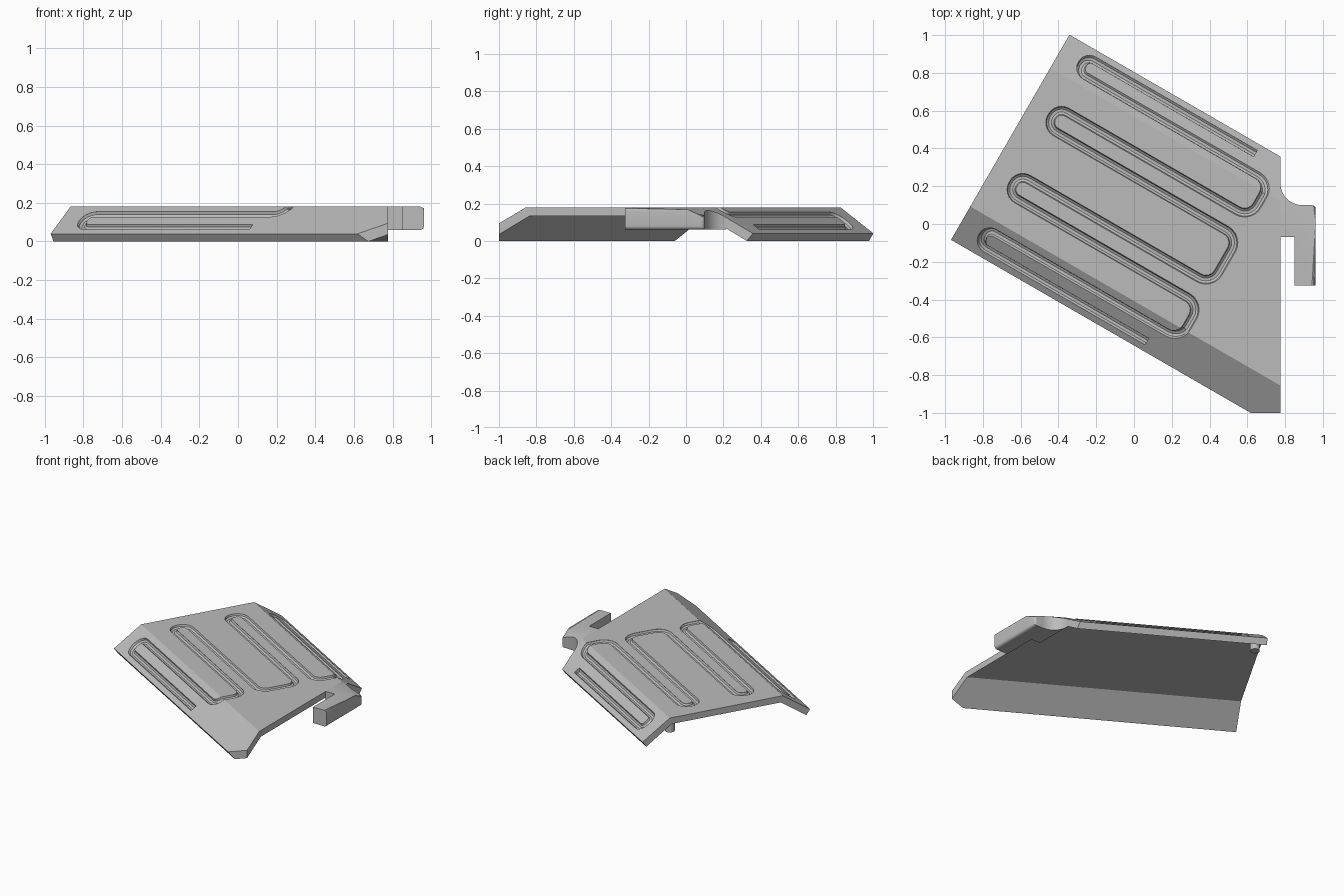
import bpy, bmesh, math
from mathutils import Vector

cube = bpy.data.objects.get("Cube")
if cube:
    bpy.data.objects.remove(cube, do_unlink=True)

C, S = math.cos(math.radians(30)), math.sin(math.radians(30))
MID, FOLD, EDGE = 0.07, 0.423, 0.627     # ridge centre, fold and rim offsets across the plate
TOP, RIM, CUT_X = 0.18, 0.04, 0.775
SLOPE = (TOP - RIM) / (EDGE - FOLD)

grey = bpy.data.materials.new("plain grey")
grey.use_nodes = True
grey.diffuse_color = (0.5, 0.5, 0.5, 1)
grey.node_tree.nodes["Principled BSDF"].inputs["Base Color"].default_value = (0.5, 0.5, 0.5, 1)


def place(u, v, z):
    """Plate coordinates (along, across, up) to world."""
    return Vector((u * C + v * S, v * C - u * S, z))


def surface(v):
    return TOP - SLOPE * max(0, abs(v - MID) - FOLD)


def finish(name, bm, angle=30):
    bmesh.ops.recalc_face_normals(bm, faces=bm.faces)
    mesh = bpy.data.meshes.new(name)
    bm.to_mesh(mesh)
    bm.free()
    obj = bpy.data.objects.new(name, mesh)
    bpy.context.collection.objects.link(obj)
    mesh.materials.append(grey)
    smooth(obj, angle)
    return obj


def smooth(obj, angle=30):
    bpy.ops.object.select_all(action='DESELECT')
    obj.select_set(True)
    bpy.context.view_layer.objects.active = obj
    bpy.ops.object.shade_smooth_by_angle(angle=math.radians(angle))


def prism(points, offset):
    bm = bmesh.new()
    face = bm.faces.new([bm.verts.new(p) for p in points])
    ext = bmesh.ops.extrude_face_region(bm, geom=[face])
    verts = [g for g in ext["geom"] if isinstance(g, bmesh.types.BMVert)]
    bmesh.ops.translate(bm, verts=verts, vec=offset)
    return bm


# Folded plate: profile swept along the length, then trimmed square
half = [(EDGE - 0.028, 0), (EDGE, RIM), (FOLD, TOP)]
under = [(FOLD - 0.015, 0.133)]
profile = half + [(-a, z) for a, z in reversed(half)]
profile += [(-a, z) for a, z in under] + under
bm = prism([place(-0.797, MID + a, z) for a, z in profile], place(2.2, 0, 0))
for co, no in (((CUT_X, 0, 0), (1, 0, 0)), ((0, -1, 0), (0, -1, 0))):
    bmesh.ops.bisect_plane(bm, geom=bm.verts[:] + bm.edges[:] + bm.faces[:],
                           plane_co=co, plane_no=no, clear_outer=True)
    bmesh.ops.holes_fill(bm, edges=[e for e in bm.edges if e.is_boundary], sides=0)
plate = finish("folded_plate", bm)

# Serpentine path of the groove, with rounded turns
half_runs = [0.145, 0.265, 0.48, 0.575]
runs = [MID - a for a in reversed(half_runs)] + [MID + a for a in half_runs]
LEFT, RIGHT, STOP = -0.66, 0.515, 0.37
corners = [(STOP, runs[0])]
for i in range(len(runs) - 1):
    end = LEFT if i % 2 == 0 else RIGHT
    corners += [(end, runs[i]), (end, runs[i + 1])]
corners.append((STOP, runs[-1]))

path = [Vector(corners[0])]
for a, b, c in zip(corners, corners[1:], corners[2:]):
    a, b, c = Vector(a), Vector(b), Vector(c)
    r = min(0.075, 0.47 * min((a - b).length, (c - b).length))
    da, dc = (a - b).normalized() * r, (c - b).normalized() * r
    for k in range(7):
        t = math.pi / 2 * k / 6
        path.append(b + da * (1 - math.sin(t)) + dc * (1 - math.cos(t)))
path.append(Vector(corners[-1]))

# Add a point wherever the path crosses a fold
route = [path[0]]
for a, b in zip(path, path[1:]):
    for f in (MID - FOLD, MID + FOLD):
        if (a.y - f) * (b.y - f) < 0:
            route.append(a.lerp(b, (f - a.y) / (b.y - a.y)))
    route.append(b)

# Round cutter swept along the path
curve = bpy.data.curves.new("groove_path", 'CURVE')
curve.dimensions = '3D'
curve.bevel_depth = 0.024
curve.bevel_resolution = 3
curve.use_fill_caps = True
spline = curve.splines.new('POLY')
spline.points.add(len(route) - 1)
for p, q in zip(spline.points, route):
    p.co = (*place(q.x, q.y, surface(q.y)), 1)
tube = bpy.data.objects.new("groove_path", curve)
bpy.context.collection.objects.link(tube)
bpy.context.view_layer.update()
tube_mesh = bpy.data.meshes.new_from_object(tube.evaluated_get(bpy.context.evaluated_depsgraph_get()))
bpy.data.objects.remove(tube, do_unlink=True)
bm = bmesh.new()
bm.from_mesh(tube_mesh)
bmesh.ops.remove_doubles(bm, verts=bm.verts, dist=0.0001)
cutter = finish("groove_cutter", bm)
cutter.hide_render = True

# Cut the groove and keep the result
mod = plate.modifiers.new("groove", 'BOOLEAN')
mod.operation = 'DIFFERENCE'
mod.solver = 'EXACT'
mod.use_self = True
mod.object = cutter
bpy.context.view_layer.update()
plate.data = bpy.data.meshes.new_from_object(plate.evaluated_get(bpy.context.evaluated_depsgraph_get()))
plate.modifiers.clear()
bpy.data.objects.remove(cutter, do_unlink=True)
smooth(plate)

# Side hook with a hollow fillet that follows the plate slope
HOOK_Z, OUT, BACK, R = 0.06, 0.962, 0.1, 0.115
outline = [(CUT_X, -0.07), (0.85, -0.07), (0.85, -0.325), (OUT, -0.325), (OUT, BACK)]
for k in range(9):
    t = math.pi / 2 * k / 8
    outline.append((CUT_X + R - R * math.sin(t), BACK + R - R * math.cos(t)))
bm = prism([(x, y, HOOK_Z) for x, y in outline], (0, 0, TOP - HOOK_Z))
bmesh.ops.bisect_plane(bm, geom=bm.verts[:] + bm.edges[:] + bm.faces[:],
                       plane_co=place(0, MID + FOLD, 0), plane_no=place(0, 1, 0))
for v in bm.verts:
    if v.co.z > TOP - 0.001:
        v.co.z = surface(v.co.x * S + v.co.y * C)
rounded = []
for e in bm.edges:
    a, b = (v.co for v in e.verts)
    if min(a.x, b.x) > OUT - 0.001 and (abs(a.y - b.y) > 0.01 or a.y > 0):
        rounded.append(e)
bmesh.ops.bevel(bm, geom=rounded, offset=0.02, segments=4, profile=0.5, affect='EDGES')
finish("side_hook", bm)

# Locating pin under the far corner
bm = bmesh.new()
bmesh.ops.create_cone(bm, cap_ends=True, segments=24, radius1=0.033, radius2=0.033, depth=0.085)
bmesh.ops.translate(bm, verts=bm.verts, vec=place(-0.75, 0.47, 0.105))
finish("locating_pin", bm)
